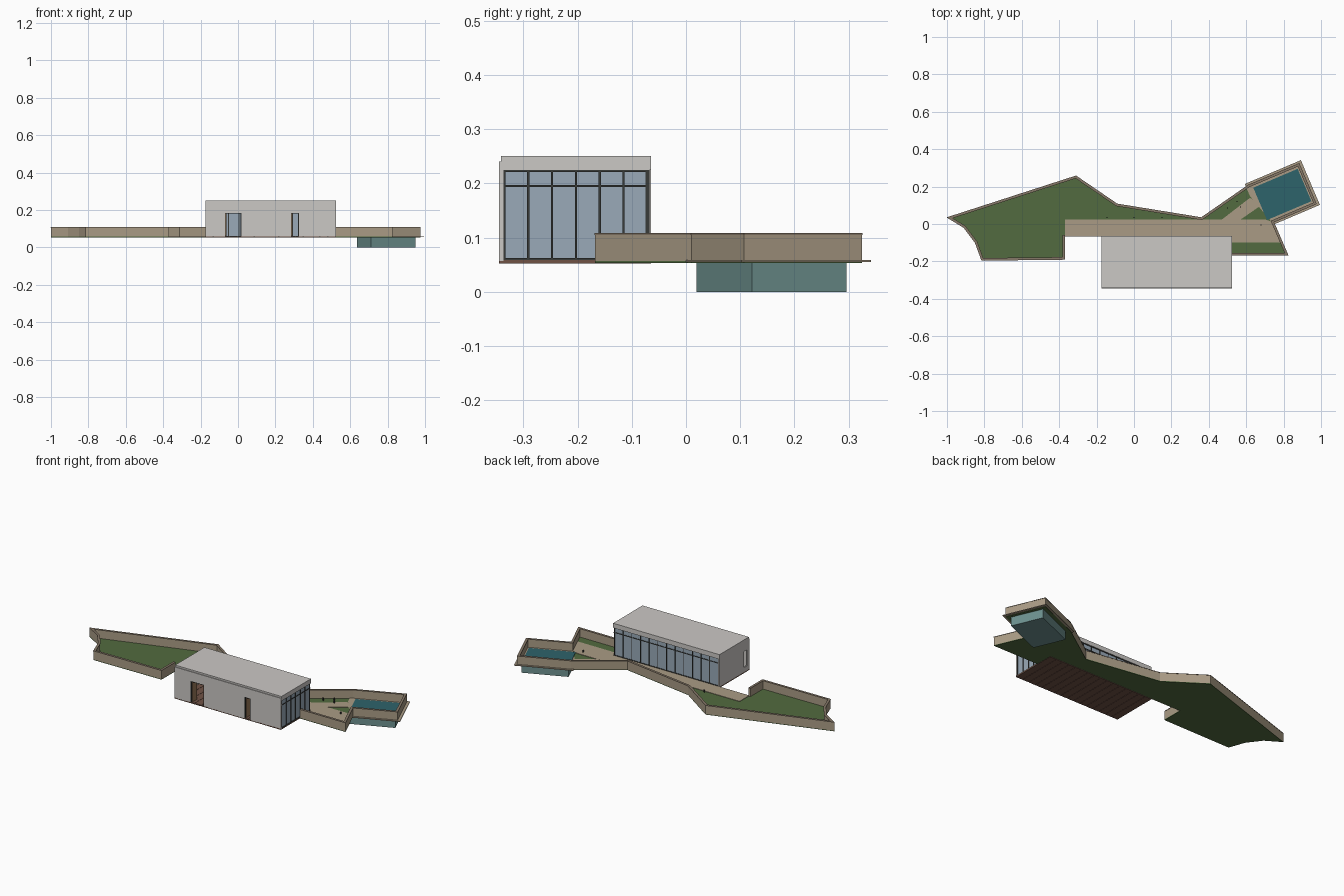
import bpy, bmesh, math
from mathutils import Vector, Matrix

cube = bpy.data.objects.get("Cube")
if cube:
    bpy.data.objects.remove(cube)


def material(name, rgb):
    m = bpy.data.materials.new(name)
    m.use_nodes = True
    m.diffuse_color = (*rgb, 1)
    m.node_tree.nodes["Principled BSDF"].inputs["Base Color"].default_value = (*rgb, 1)
    return m


PLASTER = material("pale plaster", (0.60, 0.58, 0.56))
STONE = material("tan stone", (0.40, 0.33, 0.235))
COPING = material("brown coping", (0.24, 0.19, 0.14))
GRASS = material("grass green", (0.085, 0.147, 0.05))
WATER = material("pool water", (0.027, 0.126, 0.147))
TUB = material("pale teal", (0.155, 0.285, 0.275))
GLASS = material("blue grey glass", (0.32, 0.40, 0.48))
FRAME = material("dark metal", (0.04, 0.043, 0.04))
FLOOR = material("dark wood", (0.16, 0.085, 0.06))
DOOR = material("door wood", (0.32, 0.19, 0.10))


def finish(name, bm, mat):
    bmesh.ops.recalc_face_normals(bm, faces=bm.faces)
    mesh = bpy.data.meshes.new(name)
    bm.to_mesh(mesh)
    bm.free()
    mesh.materials.append(mat)
    ob = bpy.data.objects.new(name, mesh)
    bpy.context.collection.objects.link(ob)
    return ob


def boxes(name, spans, mat):
    """Join boxes given as (x0, x1, y0, y1, z0, z1)."""
    bm = bmesh.new()
    for x0, x1, y0, y1, z0, z1 in spans:
        centre = Vector((x0 + x1, y0 + y1, z0 + z1)) / 2
        size = Matrix.Diagonal((x1 - x0, y1 - y0, z1 - z0, 1))
        bmesh.ops.create_cube(bm, size=1, matrix=Matrix.Translation(centre) @ size)
    return finish(name, bm, mat)


def slab(name, outline, z0, z1, mat):
    bm = bmesh.new()
    face = bm.faces.new([bm.verts.new((x, y, z0)) for x, y in outline])
    top = bmesh.ops.extrude_face_region(bm, geom=[face])["geom"]
    verts = [v for v in top if isinstance(v, bmesh.types.BMVert)]
    bmesh.ops.translate(bm, vec=(0, 0, z1 - z0), verts=verts)
    return finish(name, bm, mat)


def offset(path, d):
    """Shift an open path to its left by d with mitred corners."""
    pts = [Vector(p) for p in path]
    out = []
    for i, p in enumerate(pts):
        a = (p - pts[i - 1]) if i else (pts[1] - p)
        b = (pts[i + 1] - p) if i < len(pts) - 1 else a
        na, nb = (Vector((-e.y, e.x)).normalized() for e in (a, b))
        out.append(p + (na + nb) * d / (1 + na.dot(nb)))
    return out


def ribbon(name, path, d0, d1, z0, z1, mat):
    bm = bmesh.new()
    rings = []
    for a, b in zip(offset(path, d0), offset(path, d1)):
        rings.append([bm.verts.new((*q, z)) for q, z in ((a, z0), (b, z0), (b, z1), (a, z1))])
    for r, s in zip(rings, rings[1:]):
        for k in range(4):
            n = (k + 1) % 4
            bm.faces.new((r[k], r[n], s[n], s[k]))
    bm.faces.new(rings[0])
    bm.faces.new(rings[-1])
    return finish(name, bm, mat)


# Rotated pool frame
angle = math.radians(23)
U = Vector((math.cos(angle), math.sin(angle)))
V = Vector((-U.y, U.x))
POOL = Vector((0.793, 0.158))


def pool_point(u, v):
    return tuple(POOL + U * u + V * v)


def pool_rect(u, v):
    return [pool_point(a * u, b * v) for a, b in ((-1, -1), (1, -1), (1, 1), (-1, 1))]


# Garden ground and boundary wall
boundary = [(0.525, -0.168), (0.825, -0.168), (0.748, 0.01),
            pool_point(0.148, -0.118), pool_point(0.148, 0.118), pool_point(-0.148, 0.118),
            (0.36, 0.035), (-0.09, 0.108), (-0.31, 0.258), (-1, 0.035),
            (-0.91, -0.02), (-0.85, -0.1), (-0.815, -0.195), (-0.37, -0.19), (-0.37, -0.06)]
slab("garden_lawn", boundary + [(0.525, -0.06)], 0.053, 0.057, GRASS)
ribbon("boundary_wall", boundary, 0, 0.011, 0.055, 0.105, STONE)
ribbon("wall_coping", boundary, -0.001, 0.013, 0.105, 0.108, COPING)

# Paved terrace and path to the pool
slab("terrace", [(-0.37, -0.066), (0.525, -0.066), (0.525, -0.1), (0.785, -0.1),
                 (0.738, 0.012), (0.7, 0.025), (-0.37, 0.025)], 0.055, 0.0595, STONE)
slab("pool_path", [(0.47, 0.024), (0.57, 0.024), (0.68, 0.1), (0.62, 0.14)], 0.055, 0.059, STONE)

# Pool
slab("pool_deck", [pool_point(-0.105, -0.13), pool_point(0.163, -0.13), pool_point(0.163, 0.13),
                   pool_point(-0.163, 0.13), pool_point(-0.163, 0.06)], 0.0545, 0.0585, STONE)
slab("pool_basin", pool_rect(0.13, 0.095), 0, 0.056, TUB)
slab("pool_water", pool_rect(0.129, 0.094), 0.056, 0.061, WATER)

# Garden lights
spots = [(-0.145, 0.034), (0, 0.034), (0.15, 0.034), (0.5, 0.085), (0.55, 0.12), (0.57, 0.09), (0.68, -0.005)]
boxes("garden_lights", [(x - 0.003, x + 0.003, y - 0.003, y + 0.003, 0.056, 0.072)
                        for x, y in spots], FRAME)

# House shell
X0, X1, Y0, Y1, Z0, Z1 = -0.175, 0.525, -0.345, -0.065, 0.057, 0.25
T = 0.008
DOORS = [(-0.07, 0.018), (0.283, 0.325)]
HEAD = 0.185
edges = [X0] + [e for d in DOORS for e in d] + [X1]
front = [(a, b, Y0, Y0 + T, Z0, 0.24) for a, b in zip(edges[::2], edges[1::2])]
front += [(a, b, Y0, Y0 + T, HEAD, 0.24) for a, b in DOORS]
boxes("front_wall", front, PLASTER)
wy0, wy1 = -0.325, -0.295
boxes("left_over_window_wall", [(X0, X0 + T, Y0 + T, wy0, Z0, 0.23), (X0, X0 + T, wy1, Y1, Z0, 0.23),
                                (X0, X0 + T, wy0, wy1, Z0, 0.085),
                                (X0, X0 + T, wy0, wy1, 0.18, 0.23)], PLASTER).name = "end_wall"
boxes("roof", [(X0, X1, Y0 + 0.004, Y1, 0.225, Z1)], PLASTER)

# Plank floor
planks = 16
step = (X1 - X0) / planks
boxes("house_floor", [(X0 + i * step, X0 + (i + 1) * step - 0.0015, Y0, Y1, 0.0525, 0.059)
                      for i in range(planks)], FLOOR)

# Glazing on the back and on the left end
gy, gx = Y1 - 0.006, X1 - 0.006
boxes("glass_panes", [(X0 + T, gx, gy - 0.001, gy + 0.001, 0.06, 0.225),
                      (gx - 0.001, gx + 0.001, Y0 + T, gy, 0.06, 0.225)], GLASS)
bars = []
h, d = 0.002, 0.004
for i in range(13):
    x = X0 + T + h + i * (gx - X0 - T - h) / 12
    bars.append((x - h, x + h, gy - d, gy + d, 0.058, 0.225))
for i in range(7):
    y = Y0 + T + h + i * (gy - Y0 - T - h) / 6
    bars.append((gx - d, gx + d, y - h, y + h, 0.058, 0.225))
for z in (0.06, 0.195, 0.223):
    bars.append((X0 + T, gx + d, gy - d, gy + d, z - h, z + h))
    bars.append((gx - d, gx + d, Y0 + T, gy, z - h, z + h))
boxes("window_bars", bars, FRAME)

# Door frames and open door leaves
frames, leaves = [], []
for a, b in DOORS:
    for x in (a, b - 0.004):
        frames.append((x, x + 0.004, Y0 + 0.001, Y0 + T + 0.001, Z0, HEAD))
    frames.append((a, b, Y0 + 0.001, Y0 + T + 0.001, HEAD - 0.004, HEAD))
    leaves.append((a + 0.004, a + 0.008, Y0 + T, Y0 + T + 0.04, 0.06, HEAD - 0.004))
boxes("door_frames", frames, FRAME)
boxes("door_leaves", leaves, DOOR)
